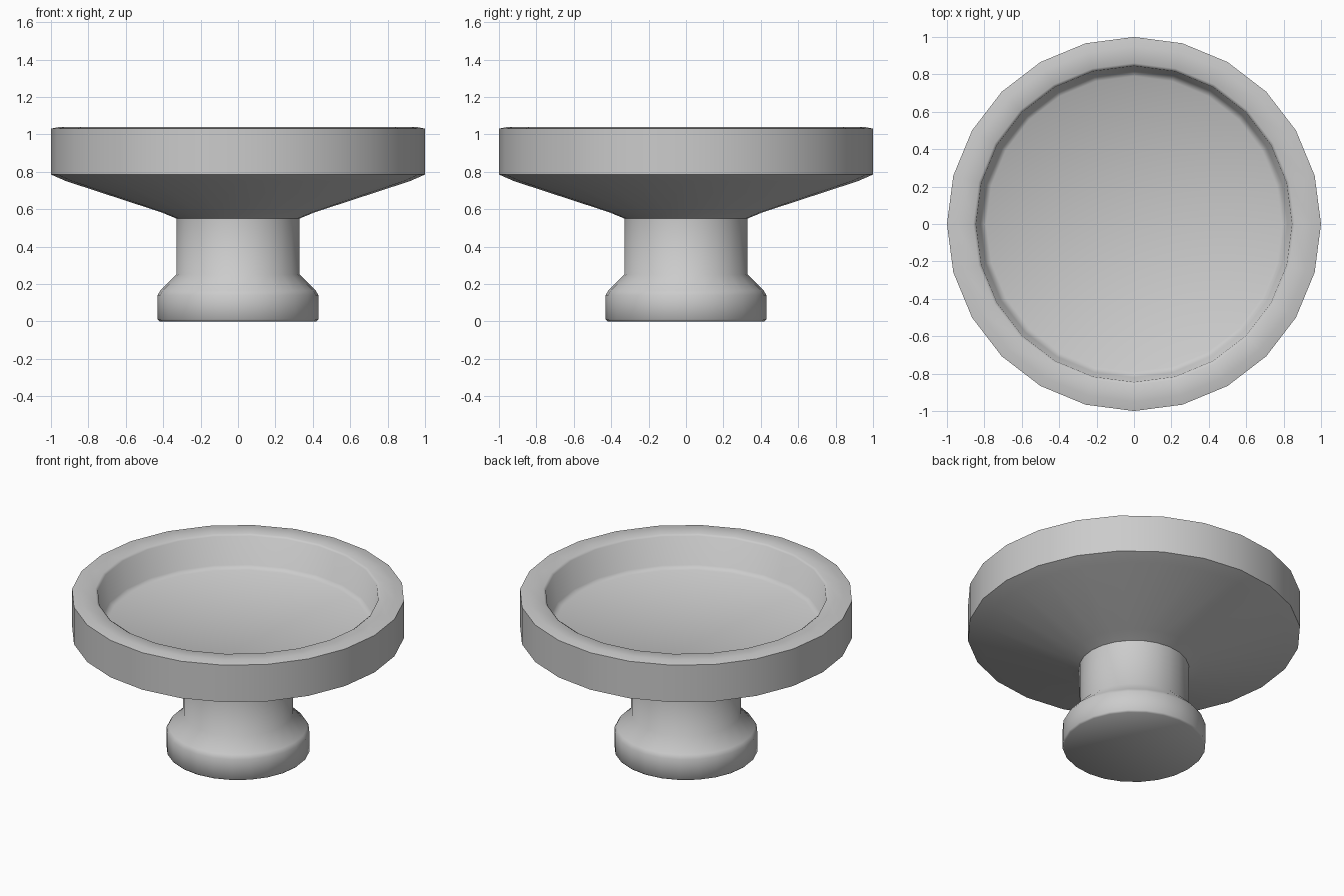
import bpy, bmesh, math

if "Cube" in bpy.data.objects:
    bpy.data.objects.remove(bpy.data.objects["Cube"])

SIDES = 24


def lathe(name, profile):
    """Spin an (radius, z) profile around z; zero-radius ends become poles."""
    bm = bmesh.new()
    verts = [bm.verts.new((r, 0, z)) for r, z in profile]
    edges = [bm.edges.new(pair) for pair in zip(verts, verts[1:])]
    bmesh.ops.spin(bm, geom=verts + edges, cent=(0, 0, 0), axis=(0, 0, 1),
                   angle=2 * math.pi, steps=SIDES, use_duplicate=False)
    bmesh.ops.remove_doubles(bm, verts=bm.verts, dist=1e-4)
    bmesh.ops.recalc_face_normals(bm, faces=bm.faces)
    mesh = bpy.data.meshes.new(name)
    bm.to_mesh(mesh)
    bm.free()
    obj = bpy.data.objects.new(name, mesh)
    bpy.context.collection.objects.link(obj)
    bpy.ops.object.select_all(action='DESELECT')
    obj.select_set(True)
    bpy.context.view_layer.objects.active = obj
    bpy.ops.object.shade_smooth_by_angle(angle=math.radians(50))
    return obj


# Pedestal bowl: foot, neck, flared underside, rim and shallow basin
lathe("pedestal_bowl", [
    (0, 0), (0.42, 0), (0.43, 0.01),             # foot
    (0.43, 0.14), (0.415, 0.165), (0.33, 0.25),  # foot shoulder
    (0.33, 0.55), (0.41, 0.583),                 # neck
    (0.92, 0.75), (1.0, 0.785),                  # flared underside
    (1.0, 1.03), (0.95, 1.04),                   # outer wall and rim
    (0.86, 1.04), (0.845, 1.03),                 # inner lip
    (0.82, 0.85), (0.79, 0.83), (0, 0.83),       # basin
])
